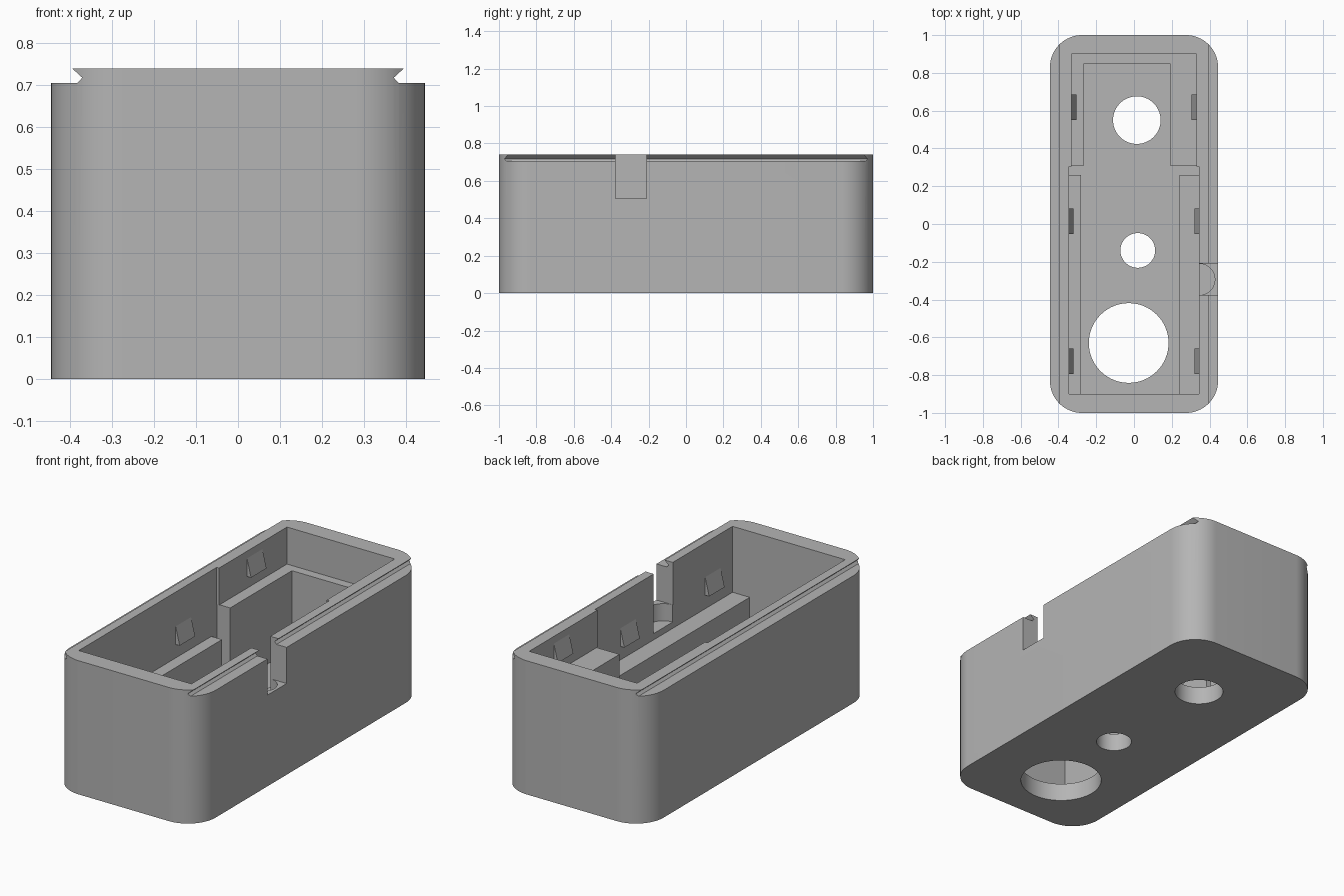
import bpy, bmesh, math

if "Cube" in bpy.data.objects:
    bpy.data.objects.remove(bpy.data.objects["Cube"], do_unlink=True)

GREY = (0.46, 0.46, 0.46, 1)
grey = bpy.data.materials.new("light_grey")
grey.use_nodes = True
grey.diffuse_color = GREY
grey.node_tree.nodes["Principled BSDF"].inputs["Base Color"].default_value = GREY


def prism(name, points, depth):
    """Extrude a closed 3D outline along the depth vector."""
    bm = bmesh.new()
    face = bm.faces.new([bm.verts.new(p) for p in points])
    out = bmesh.ops.extrude_face_region(bm, geom=[face])
    moved = [v for v in out["geom"] if isinstance(v, bmesh.types.BMVert)]
    bmesh.ops.translate(bm, verts=moved, vec=depth)
    bmesh.ops.recalc_face_normals(bm, faces=bm.faces)
    mesh = bpy.data.meshes.new(name)
    bm.to_mesh(mesh)
    bm.free()
    mesh.materials.append(grey)
    obj = bpy.data.objects.new(name, mesh)
    bpy.context.collection.objects.link(obj)
    return obj


def block(name, x, y, z):
    corners = [(x[0], y[0], z[0]), (x[1], y[0], z[0]),
               (x[1], y[1], z[0]), (x[0], y[1], z[0])]
    return prism(name, corners, (0, 0, z[1] - z[0]))


def cylinder(name, x, y, radius, z, sides=64):
    ring = [(x + radius * math.cos(2 * math.pi * i / sides),
             y + radius * math.sin(2 * math.pi * i / sides), z[0]) for i in range(sides)]
    return prism(name, ring, (0, 0, z[1] - z[0]))


def cut(target, cutter):
    cutter.hide_render = True
    mod = target.modifiers.new("cut", "BOOLEAN")
    mod.operation, mod.solver, mod.object = "DIFFERENCE", "EXACT", cutter
    bpy.context.view_layer.objects.active = target
    bpy.ops.object.modifier_apply(modifier=mod.name)
    bpy.data.objects.remove(cutter, do_unlink=True)


# Rounded outer shell
W, L, H, R, STEPS = 0.445, 1.0, 0.74, 0.17, 16
outline = []
for k, (sx, sy) in enumerate([(1, 1), (-1, 1), (-1, -1), (1, -1)]):
    for i in range(STEPS + 1):
        a = math.pi / 2 * (k + i / STEPS)
        outline.append((sx * (W - R) + R * math.cos(a), sy * (L - R) + R * math.sin(a), 0))
case = prism("case_body", outline, (0, 0, H))

# Stepped cavity: the material left over forms the side ledges and rear U wall
FLOOR, LEDGE, REAR, TOP = 0.1, 0.375, 0.535, 0.9
cut(case, block("front_cavity", (-0.345, 0.345), (-0.9, 0.305), (LEDGE, TOP)))
cut(case, block("rear_cavity", (-0.33, 0.33), (0.25, 0.9), (REAR, TOP)))
cut(case, block("centre_well", (-0.28, 0.24), (-0.9, 0.29), (FLOOR, TOP)))
cut(case, block("ledge_gap", (-0.345, 0.345), (0.26, 0.31), (FLOOR, REAR)))
cut(case, block("rear_well", (-0.265, 0.19), (0.28, 0.85), (FLOOR, TOP)))

# Round openings in the floor
for x, y, r in [(0.015, 0.55, 0.126), (0.02, -0.14, 0.092), (-0.028, -0.63, 0.211)]:
    cut(case, cylinder("floor_hole", x, y, r, (-0.1, 0.3)))

# Undercut rails along both long top edges
rail = [(0.395, H), (0.371, 0.718), (0.383, 0.705), (0.6, 0.705), (0.6, TOP), (0.395, TOP)]
for side in (-1, 1):
    cut(case, prism("rail_groove", [(side * x, -1.2, z) for x, z in rail], (0, 2.4, 0)))

# Cable notch with a half-round pocket below it
cut(case, block("cable_notch", (0.3, 0.6), (-0.377, -0.21), (0.505, TOP)))
cut(case, cylinder("notch_pocket", 0.345, -0.2935, 0.083, (0.41, 0.6), 48))

bpy.ops.object.select_all(action="DESELECT")
case.select_set(True)
bpy.context.view_layer.objects.active = case
bpy.ops.object.shade_smooth_by_angle(angle=math.radians(30))

# Wedge catches on the inner side walls
for place, y, wall, z in [("rear", 0.55, 0.33, 0.6), ("middle", -0.053, 0.345, 0.45),
                          ("front", -0.795, 0.345, 0.45)]:
    for label, side in (("left", 1), ("right", -1)):
        wedge = [(side * wall, y, z), (side * (wall - 0.025), y, z), (side * wall, y, z + 0.1)]
        prism(f"{place}_{label}_catch", wedge, (0, 0.135, 0))
